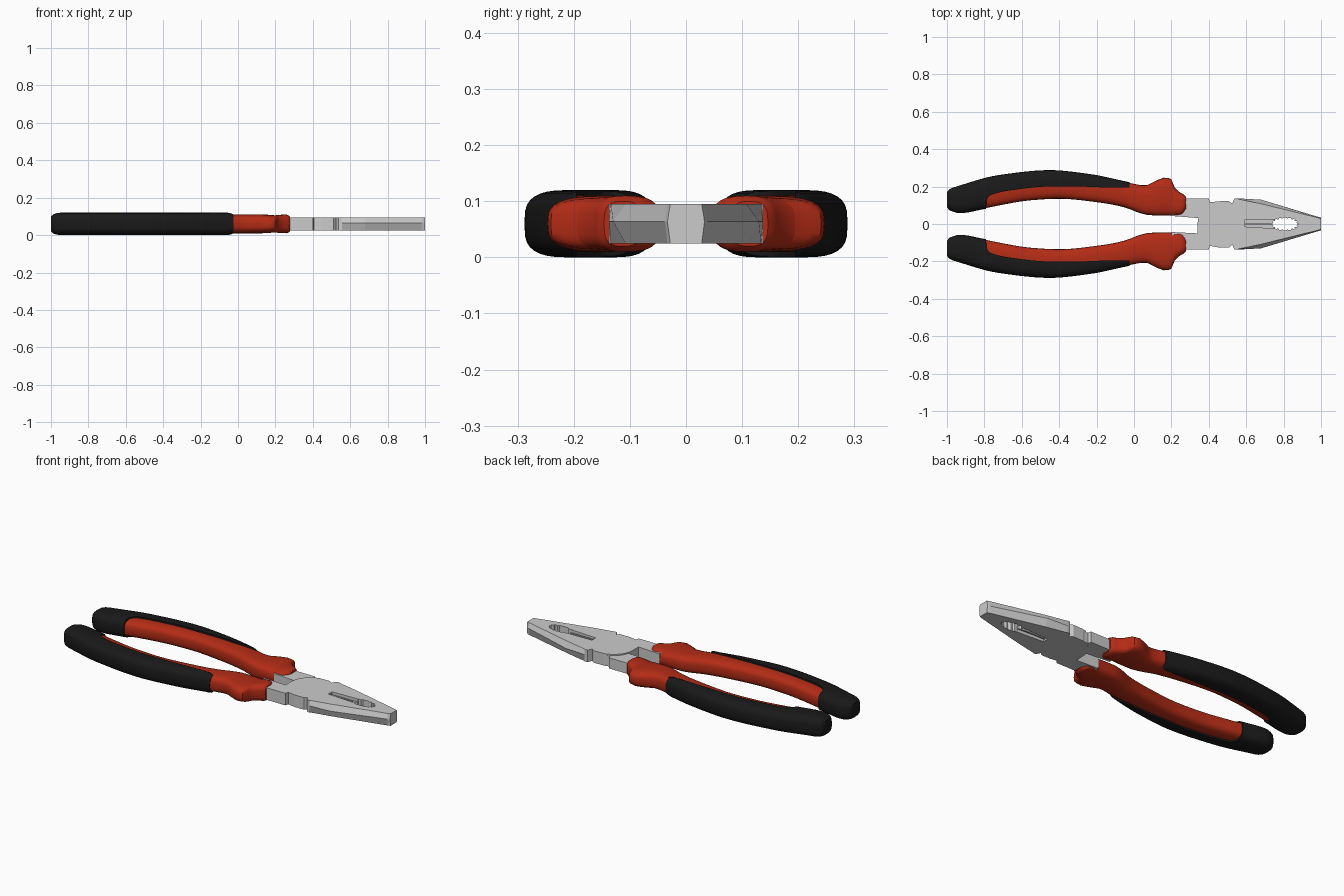
import bpy, bmesh, math

if "Cube" in bpy.data.objects:
    bpy.data.objects.remove(bpy.data.objects["Cube"])

CZ = 0.06  # mid height of the tool


def material(name, rgb):
    m = bpy.data.materials.new(name)
    m.diffuse_color = (*rgb, 1)
    m.use_nodes = True
    m.node_tree.nodes["Principled BSDF"].inputs["Base Color"].default_value = m.diffuse_color
    return m


RED = material("red_rubber", (0.45, 0.025, 0.008))
BLACK = material("black_rubber", (0.01, 0.01, 0.01))


def loft(name, rings, mat=None, smooth=False):
    bm = bmesh.new()
    loops = [[bm.verts.new(p) for p in r] for r in rings]
    n = len(loops[0])
    for a, b in zip(loops, loops[1:]):
        for i in range(n):
            bm.faces.new((a[i], a[(i + 1) % n], b[(i + 1) % n], b[i]))
    bm.faces.new(loops[0][::-1])
    bm.faces.new(loops[-1])
    bmesh.ops.recalc_face_normals(bm, faces=bm.faces)
    me = bpy.data.meshes.new(name)
    bm.to_mesh(me)
    bm.free()
    ob = bpy.data.objects.new(name, me)
    bpy.context.collection.objects.link(ob)
    if mat:
        me.materials.append(mat)
    bpy.ops.object.select_all(action='DESELECT')
    bpy.context.view_layer.objects.active = ob
    ob.select_set(True)
    if smooth:
        bpy.ops.object.shade_smooth_by_angle(angle=math.radians(40))
    return ob


def prism(name, pts, z0, z1):
    return loft(name, [[(x, y, z) for x, y in pts] for z in (z0, z1)])


def curve(pts, col, x):
    """Monotone cubic through (pts[i][0], pts[i][col])."""
    X = [p[0] for p in pts]
    Y = [p[col] for p in pts]
    s = [(Y[i + 1] - Y[i]) / (X[i + 1] - X[i]) for i in range(len(X) - 1)]
    m = [s[0]] + [2 * a * b / (a + b) if a * b > 0 else 0 for a, b in zip(s, s[1:])] + [s[-1]]
    i = max(j for j in range(len(s)) if X[j] <= x + 1e-9 or j == 0)
    h = X[i + 1] - X[i]
    t = min(max((x - X[i]) / h, 0), 1)
    return ((1 + 2 * t) * (1 - t) ** 2 * Y[i] + t * (1 - t) ** 2 * h * m[i]
            + t * t * (3 - 2 * t) * Y[i + 1] + t * t * (t - 1) * h * m[i + 1])


# Handle outline seen from above: inner and outer edge along x
INNER = [(-1, .09), (-.985, .073), (-.93, .058), (-.8, .08), (-.55, .123), (-.4, .131),
         (-.18, .11), (-.05, .085), (.03, .055), (.085, .043), (.24, .04), (.26, .05), (.278, .075)]
OUTER = [(-1, .17), (-.985, .187), (-.95, .2), (-.72, .262), (-.45, .288), (-.235, .267),
         (-.03, .225), (.06, .21), (.11, .232), (.165, .252), (.198, .245), (.217, .2),
         (.24, .175), (.265, .163), (.278, .15)]
# Edge between black shell and red inlay
EDGE = [(-1, 0), (-.795, 0), (-.787, .13), (-.765, .155), (-.66, .18), (-.45, .2),
        (-.29, .2), (-.13, .195), (-.02, .195)]
RED_H = [(-.8, .05), (.14, .05), (.2, .046), (.225, .049), (.26, .05), (.278, .04)]
BLACK_H = [(-1, .04), (-.985, .052), (-.95, .06), (-.06, .06), (-.035, .056), (-.025, .05)]


def section(x, side, half, inset, edge):
    a, b = curve(INNER, 1, x) + inset, curve(OUTER, 1, x) - inset
    ring = []
    for k in range(32):
        t = math.tau * k / 32
        c, s = math.cos(t), math.sin(t)
        y = (a + b) / 2 + (b - a) / 2 * math.copysign(abs(c) ** .75, c)
        z = CZ + half * math.copysign(abs(s) ** .6, s)
        ring.append((x, side * max(y, edge), z))
    return ring


def stations(lo, hi, extra):
    n = round((hi - lo) / .03)
    return sorted({round(lo + (hi - lo) * i / n, 4) for i in range(n + 1)} | set(extra))


for side, tag in ((1, "left"), (-1, "right")):
    # Red inlay with finger guard and the black outer shell
    xs = stations(-.8, .278, [.18, .198, .207, .217, .26, .27])
    loft(tag + "_red_grip",
         [section(x, side, curve(RED_H, 1, x), .004, 0) for x in xs], RED, True)
    xs = stations(-1, -.025, [-.994, -.985, -.95, -.795, -.791, -.787, -.776, -.765, -.035])
    loft(tag + "_black_grip",
         [section(x, side, curve(BLACK_H, 1, x), 0, curve(EDGE, 1, x)) for x in xs], BLACK, True)

# Pivot block with one arm, notched on both sides
arc = [(.463 + .123 * math.cos(math.radians(a)), .123 * math.sin(math.radians(a)))
       for a in range(100, 181, 10)]
prism("pivot_and_lower_arm",
      [(.2, -.137), (.4, -.137), (.405, -.117), (.45, -.125), (.51, -.125), (.525, -.11),
       (.537, -.135), (.555, -.137), (.555, .137), (.537, .135), (.525, .11), (.505, .123)]
      + arc + [(.34, -.05), (.2, -.043)], .025, .095)
# Other arm, set slightly lower under the pivot
prism("upper_arm", [(.2, .137), (.4, .137), (.405, .117), (.46, .118), (.46, .03),
                    (.34, .032), (.2, .043)], .026, .088)

# Jaws: tapered six-sided block with bevelled flanks
jaw = loft("jaws", [[(x, -f, .025), (x, f, .025), (x, r, .064), (x, f, .095), (x, -f, .095), (x, -r, .064)]
                    for x, r, f in ((.555, .137, .134), (.68, .13, .108), (.985, .038, .033), (1, .033, .028))])

# Toothed pipe opening and the tapered cutting-edge recess
hole = []
for k in range(96):
    t = math.tau * k / 96
    w = 1 + .08 * math.cos(16 * t)
    hole.append((.807 + .068 * w * math.cos(t), .033 * w * math.sin(t)))
slot = [(.59, -.014), (.77, -.025), (.77, .025), (.59, .02)]
cutters = [prism("hole_cutter", hole, -.1, .2),
           prism("slot_cutter_top", slot, .078, .2),
           prism("slot_cutter_bottom", slot, -.1, .042)]
bpy.ops.object.select_all(action='DESELECT')
bpy.context.view_layer.objects.active = jaw
jaw.select_set(True)
for c in cutters:
    c.hide_render = True
    mod = jaw.modifiers.new("cut", 'BOOLEAN')
    mod.operation = 'DIFFERENCE'
    mod.solver = 'EXACT'
    mod.object = c
    bpy.ops.object.modifier_apply(modifier=mod.name)
for c in cutters:
    bpy.data.objects.remove(c)

# Cutting-edge bar inside the recess
for z0, z1 in ((.077, .088), (.032, .043)):
    prism("cutting_edge", [(.592, -.004), (.735, -.005), (.735, .004), (.592, .004)], z0, z1)
